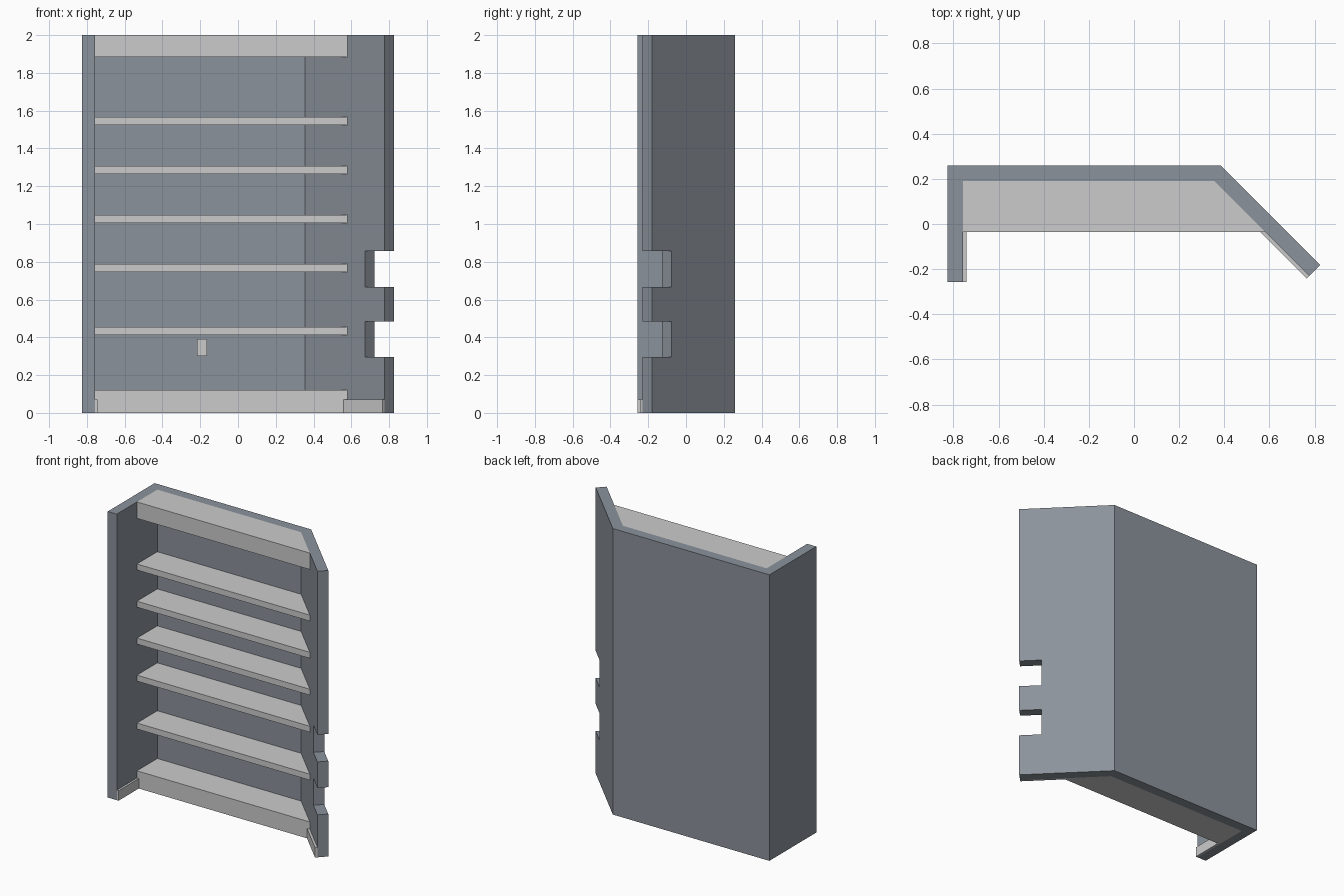
import bpy
import bmesh

if "Cube" in bpy.data.objects:
    bpy.data.objects.remove(bpy.data.objects["Cube"])


def prism(name, outline, z0, z1, mat=None):
    """Extrude a plan outline (x, y) from z0 up to z1."""
    bm = bmesh.new()
    base = bm.faces.new([bm.verts.new((x, y, z0)) for x, y in outline])
    top = bmesh.ops.extrude_face_region(bm, geom=[base])["geom"]
    bmesh.ops.translate(bm, vec=(0, 0, z1 - z0),
                        verts=[v for v in top if isinstance(v, bmesh.types.BMVert)])
    bmesh.ops.recalc_face_normals(bm, faces=bm.faces)
    mesh = bpy.data.meshes.new(name)
    bm.to_mesh(mesh)
    bm.free()
    obj = bpy.data.objects.new(name, mesh)
    bpy.context.collection.objects.link(obj)
    if mat:
        mesh.materials.append(mat)
    return obj


wall_paint = bpy.data.materials.new("wall_paint")
wall_paint.diffuse_color = (0.26, 0.29, 0.33, 1)
wall_paint.use_nodes = True
wall_paint.node_tree.nodes["Principled BSDF"].inputs["Base Color"].default_value = wall_paint.diffuse_color

# Wall shell: left return, back and angled right wing in one outline
walls = prism("walls", [(-0.827, -0.258), (-0.757, -0.258), (-0.757, 0.19),
                        (0.355, 0.19), (0.776, -0.231), (0.825, -0.181),
                        (0.384, 0.26), (-0.827, 0.26)], 0, 2, wall_paint)

# Two notches through the free edge of the angled wing
for z0, z1 in [(0.297, 0.485), (0.667, 0.857)]:
    cutter = prism("notch_cutter", [(0.62, -0.18), (0.77, -0.03),
                                    (0.97, -0.23), (0.82, -0.38)], z0, z1)
    cutter.hide_render = True
    mod = walls.modifiers.new("notch", 'BOOLEAN')
    mod.operation = 'DIFFERENCE'
    mod.solver = 'EXACT'
    mod.object = cutter
    bpy.context.view_layer.objects.active = walls
    bpy.ops.object.modifier_apply(modifier=mod.name)
    bpy.data.objects.remove(cutter)

# Plinth, shelves and header share one plan outline
shelf_plan = [(-0.757, -0.035), (0.58, -0.035), (0.355, 0.19), (-0.757, 0.19)]
prism("plinth", shelf_plan, 0, 0.12)
prism("header", shelf_plan, 1.885, 2)
for i, z in enumerate([0.412, 0.747, 1.006, 1.264, 1.524]):
    prism(f"shelf_{i + 1}", shelf_plan, z, z + 0.042)

# Skirting boards on the side walls in front of the plinth
prism("skirting_left", [(-0.757, -0.258), (-0.743, -0.258),
                        (-0.743, -0.035), (-0.757, -0.035)], 0, 0.07)
prism("skirting_right", [(0.58, -0.035), (0.558, -0.035),
                         (0.765, -0.242), (0.776, -0.231)], 0, 0.07)

# Socket plate on the back wall
prism("socket_plate", [(-0.217, 0.18), (-0.163, 0.18),
                       (-0.163, 0.19), (-0.217, 0.19)], 0.302, 0.39)
